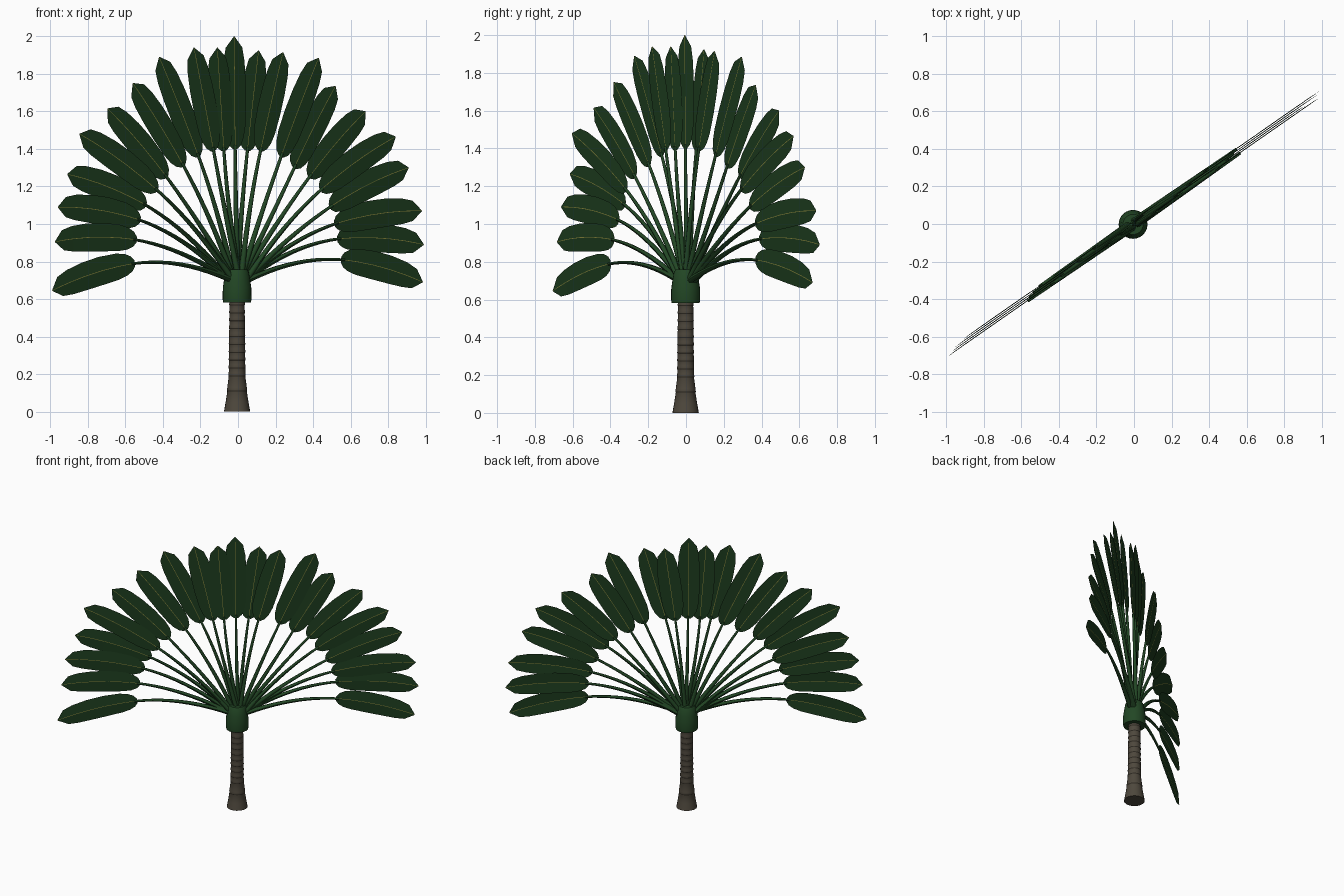
import bpy, bmesh, math
from mathutils import Vector

cube = bpy.data.objects.get("Cube")
if cube:
    bpy.data.objects.remove(cube, do_unlink=True)


def material(name, r, g, b):
    m = bpy.data.materials.new(name)
    m.use_nodes = True
    m.diffuse_color = (r, g, b, 1)
    m.node_tree.nodes["Principled BSDF"].inputs["Base Color"].default_value = (r, g, b, 1)
    return m


leaf_green = material("leaf green", 0.012, 0.045, 0.013)
stem_green = material("stem green", 0.016, 0.062, 0.018)
rib_olive = material("midrib olive", 0.25, 0.24, 0.045)
bark = material("bark brown", 0.076, 0.064, 0.046)
bark_dark = material("ring dark brown", 0.024, 0.02, 0.014)

# The whole fan lies in one upright plane turned about z
FAN = math.radians(34.85)
ALONG = Vector((math.cos(FAN), math.sin(FAN), 0))
ACROSS = Vector((-math.sin(FAN), math.cos(FAN), 0))
UP = Vector((0, 0, 1))


def fan_point(s, z, depth):
    return ALONG * s + UP * z + ACROSS * depth


def bezier(a, b, c, t):
    return a * (1 - t) ** 2 + b * 2 * t * (1 - t) + c * t ** 2


def add_object(name, bm, mats):
    mesh = bpy.data.meshes.new(name)
    bmesh.ops.recalc_face_normals(bm, faces=bm.faces)
    bm.to_mesh(mesh)
    bm.free()
    ob = bpy.data.objects.new(name, mesh)
    bpy.context.collection.objects.link(ob)
    for m in mats:
        mesh.materials.append(m)
    return ob


def smooth(ob, angle):
    bpy.ops.object.select_all(action='DESELECT')
    ob.select_set(True)
    bpy.context.view_layer.objects.active = ob
    bpy.ops.object.shade_smooth_by_angle(angle=math.radians(angle))


def lathe(name, profile, mats, dark_rows=(), sides=24):
    """Closed round body from (radius, height) pairs."""
    bm = bmesh.new()
    rows = []
    for r, z in profile:
        rows.append([bm.verts.new((r * math.cos(a) - 0.005, r * math.sin(a) - 0.002, z))
                     for a in (math.tau * i / sides for i in range(sides))])
    for k in range(len(rows) - 1):
        for i in range(sides):
            j = (i + 1) % sides
            f = bm.faces.new((rows[k][i], rows[k][j], rows[k + 1][j], rows[k + 1][i]))
            f.material_index = int(k in dark_rows)
    bm.faces.new(rows[0])
    bm.faces.new(rows[-1])
    smooth(add_object(name, bm, mats), 40)


# Trunk: flared foot, then a stack of leaf-scar rings
def trunk_radius(z):
    return 0.04 + 0.006 * (1 - z / 0.6) + 0.024 * max(0, 1 - z / 0.2) ** 1.5


profile, dark = [(trunk_radius(0), 0), (trunk_radius(0.05), 0.05)], []
for z in [0.11] + [0.19 + 0.042 * i for i in range(10)]:
    r = trunk_radius(z)
    dark.append(len(profile))
    profile += [(r, z - 0.003), (r + 0.002, z + 0.003), (r, z + 0.018)]
profile.append((trunk_radius(0.6), 0.6))
lathe("trunk", profile, [bark, bark_dark], dark)

# Sheath that the stems grow from
lathe("crown_sheath", [(0.074, 0.582), (0.077, 0.6), (0.076, 0.66), (0.07, 0.7),
                       (0.062, 0.745), (0.054, 0.758)], [stem_green])

# Leaves: base x, base z, tip x, tip z as seen from the front
LEAVES = [
    (-.55, .79, -.99, .645), (-.54, .915, -.975, .905), (-.52, 1.02, -.96, 1.09),
    (-.49, 1.1, -.91, 1.265), (-.43, 1.18, -.845, 1.48), (-.38, 1.25, -.695, 1.615),
    (-.29, 1.31, -.56, 1.75), (-.21, 1.36, -.42, 1.89), (-.13, 1.39, -.235, 1.94),
    (-.075, 1.39, -.11, 1.94), (-.015, 1.4, -.02, 2), (.05, 1.39, .11, 1.925),
    (.12, 1.39, .24, 1.915), (.23, 1.36, .43, 1.885), (.3, 1.3, .52, 1.735),
    (.38, 1.25, .68, 1.6), (.44, 1.18, .84, 1.465), (.49, 1.09, .91, 1.3),
    (.515, 1, .98, 1.07), (.53, .92, .99, .89), (.55, .81, .985, .69)]
# Half width of a blade at stations along it
OUTLINE = [(0, .016), (.035, .04), (.1, .058), (.2, .07), (.4, .076), (.6, .075),
           (.78, .068), (.9, .054), (1, .002)]
RIB = 0.0017


def make_leaf(name, base, ctrl, tip):
    bm = bmesh.new()
    rows = []
    for t, w in OUTLINE:
        p = bezier(base, ctrl, tip, t)
        tangent = ((ctrl - base) * (1 - t) + (tip - ctrl) * t).normalized()
        side = tangent.cross(ACROSS)
        rib = min(RIB, w / 2)
        # shallow fold along the midrib
        rows.append([bm.verts.new(p + side * x + ACROSS * abs(x) * 0.06)
                     for x in (-w, -rib, rib, w)])
    for a, b in zip(rows, rows[1:]):
        for i in range(3):
            f = bm.faces.new((a[i], a[i + 1], b[i + 1], b[i]))
            f.material_index = int(i == 1)
    add_object(name, bm, [leaf_green, rib_olive])


stems = bpy.data.curves.new("stems", 'CURVE')
stems.dimensions = '3D'
stems.bevel_depth = 1.0
stems.bevel_resolution = 1
stems.use_fill_caps = True
stems.materials.append(stem_green)

for n, (bx, bz, tx, tz) in enumerate(LEAVES):
    # leaves step back in depth in groups of four so that they overlap
    depth = (n % 4 - 1.5) * 0.0095 + 0.001
    shift = depth * ACROSS.x
    base = fan_point((bx - shift) / ALONG.x, bz, depth)
    tip = fan_point((tx - shift) / ALONG.x, tz, depth)
    lean = (tip - base).normalized().dot(ALONG)
    ctrl = (base + tip) / 2 + UP * 0.04 * abs(lean)
    make_leaf("leaf_%02d" % (n + 1), base, ctrl, tip)

    # Stem bends from the sheath into the direction of its leaf
    start = fan_point(0.055 * lean, 0.75 - 0.05 * abs(lean), depth)
    heading = (ctrl - base).normalized()
    bend = base - heading * (base - start).length * 0.45
    steps = 10
    spline = stems.splines.new('POLY')
    spline.points.add(steps)
    for i, point in enumerate(spline.points):
        t = i / steps
        point.co = (*bezier(start, bend, base + heading * 0.02, t), 1)
        point.radius = 0.016 - 0.008 * t

stem_ob = bpy.data.objects.new("stems", stems)
bpy.context.collection.objects.link(stem_ob)
bpy.ops.object.select_all(action='DESELECT')
stem_ob.select_set(True)
bpy.context.view_layer.objects.active = stem_ob
bpy.ops.object.convert(target='MESH')
smooth(bpy.context.view_layer.objects.active, 60)
